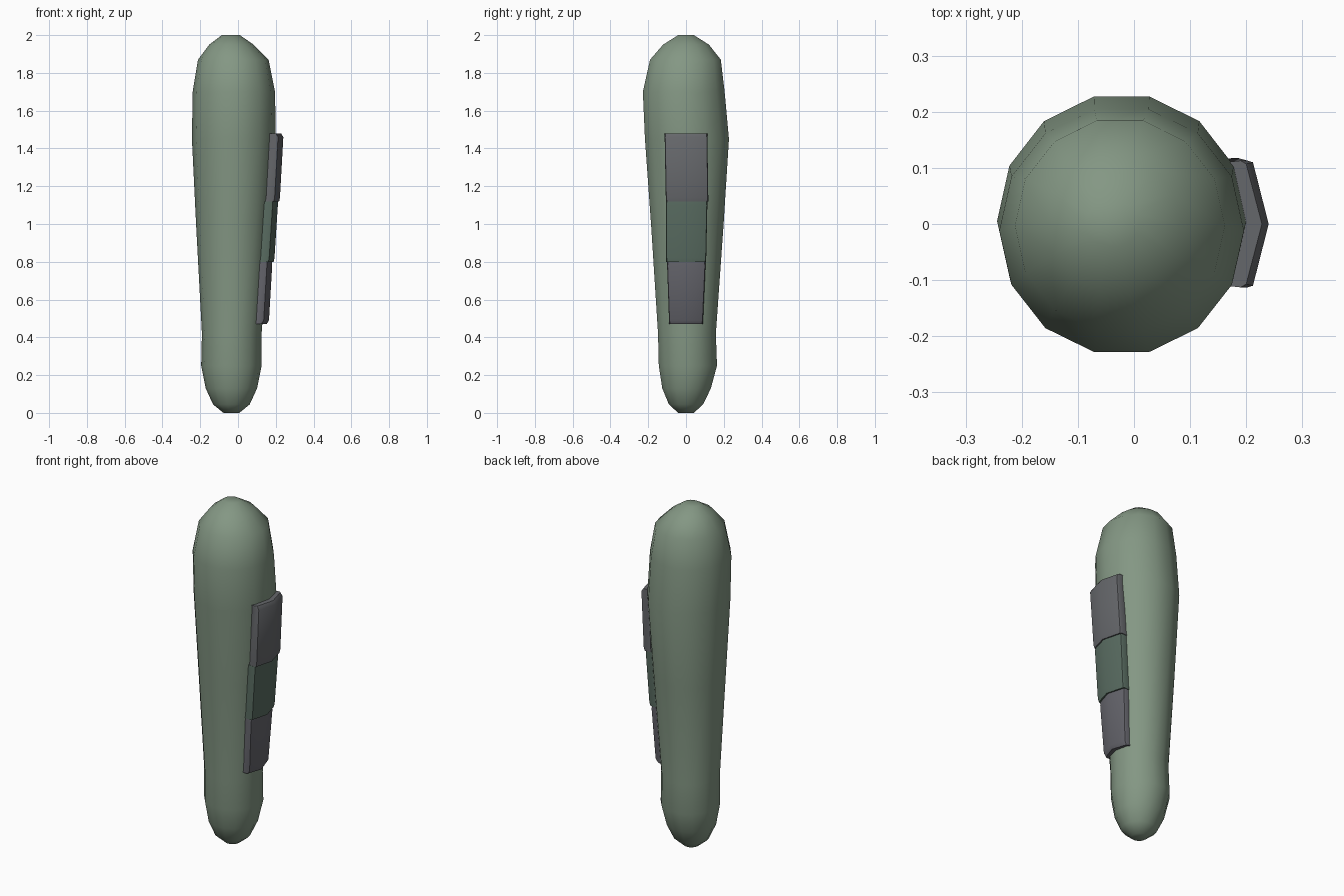
import bpy, math

if "Cube" in bpy.data.objects:
    bpy.data.objects.remove(bpy.data.objects["Cube"])

def material(name, rgb):
    m = bpy.data.materials.new(name)
    m.diffuse_color = (*rgb, 1)
    m.use_nodes = True
    m.node_tree.nodes["Principled BSDF"].inputs["Base Color"].default_value = m.diffuse_color
    return m

def make(name, rings, mat, angle):
    """Skin equal-sized rings of points, listed bottom to top, and cap both ends."""
    n = len(rings[0])
    verts = [p for r in rings for p in r]
    faces = [(k*n + i, k*n + (i+1) % n, (k+1)*n + (i+1) % n, (k+1)*n + i)
             for k in range(len(rings) - 1) for i in range(n)]
    faces += [tuple(reversed(range(n))), tuple(range(len(verts) - n, len(verts)))]
    me = bpy.data.meshes.new(name)
    me.from_pydata(verts, [], faces)
    me.materials.append(mat)
    ob = bpy.data.objects.new(name, me)
    bpy.context.collection.objects.link(ob)
    bpy.ops.object.select_all(action='DESELECT')
    ob.select_set(True)
    bpy.context.view_layer.objects.active = ob
    bpy.ops.object.shade_smooth_by_angle(angle=math.radians(angle))
    return ob

# Tapered capsule body: z, centre x, centre y, radius x, radius y
SIDES = 14
profile = [(0, -.035, 0, .042, .042), (.045, -.035, 0, .097, .093),
           (.13, -.035, .003, .136, .132), (.25, -.035, .01, .16, .158),
           (.42, -.033, .005, .158, .157), (1.0, -.027, .007, .195, .197),
           (1.45, -.022, .005, .222, .228), (1.7, -.022, -.012, .218, .222),
           (1.87, -.025, -.003, .187, .192), (1.95, -.035, 0, .117, .124),
           (2.0, -.038, 0, .048, .042)]
rings = [[(cx + rx*math.cos(a), cy + ry*math.sin(a), z)
          for a in (2*math.pi*i/SIDES for i in range(SIDES))]
         for z, cx, cy, rx, ry in profile]
make("body", rings, material("sage", (.23, .31, .23)), 60)

# Folded plate section: ridge at y = 0, edges swept back, chamfered outer sides
def section(z, x, y0, y1, thick, inset=0):
    drop = .028
    return [(x, 0, z), (x - drop, y1 - inset, z), (x - drop - .01, y1, z),
            (x - drop - thick, y1 - .004, z), (x - thick, 0, z),
            (x - drop - thick, y0 + .004, z), (x - drop - .01, y0, z),
            (x - drop, y0 + inset, z)]

# Three overlapping plates: name, z low, z high, ridge x low/high, y spans, colour
plates = [
    ("lower_plate", .47, .80, .164, .181, (-.09, .09), (-.10, .103), (.13, .13, .15)),
    ("middle_plate", .80, 1.12, .193, .211, (-.105, .107), (-.107, .113), (.10, .15, .12)),
    ("upper_plate", 1.12, 1.48, .222, .24, (-.107, .118), (-.113, .113), (.13, .135, .145))]
for name, z0, z1, x0, x1, ys0, ys1, rgb in plates:
    e = .02
    low = name == "lower_plate"
    top = name == "upper_plate"
    rows = [section(z0, x0 - (.012 if low else .004), *ys0, .045, .006),
            section(z0 + e, x0, *ys0, .045, .003)]
    rows += [section(z1 - e, x1, *ys1, .045, .003),
             section(z1, x1 - (.012 if top else 0), *ys1, .045, .006)]
    make(name, rows, material(name + "_colour", rgb), 40)
